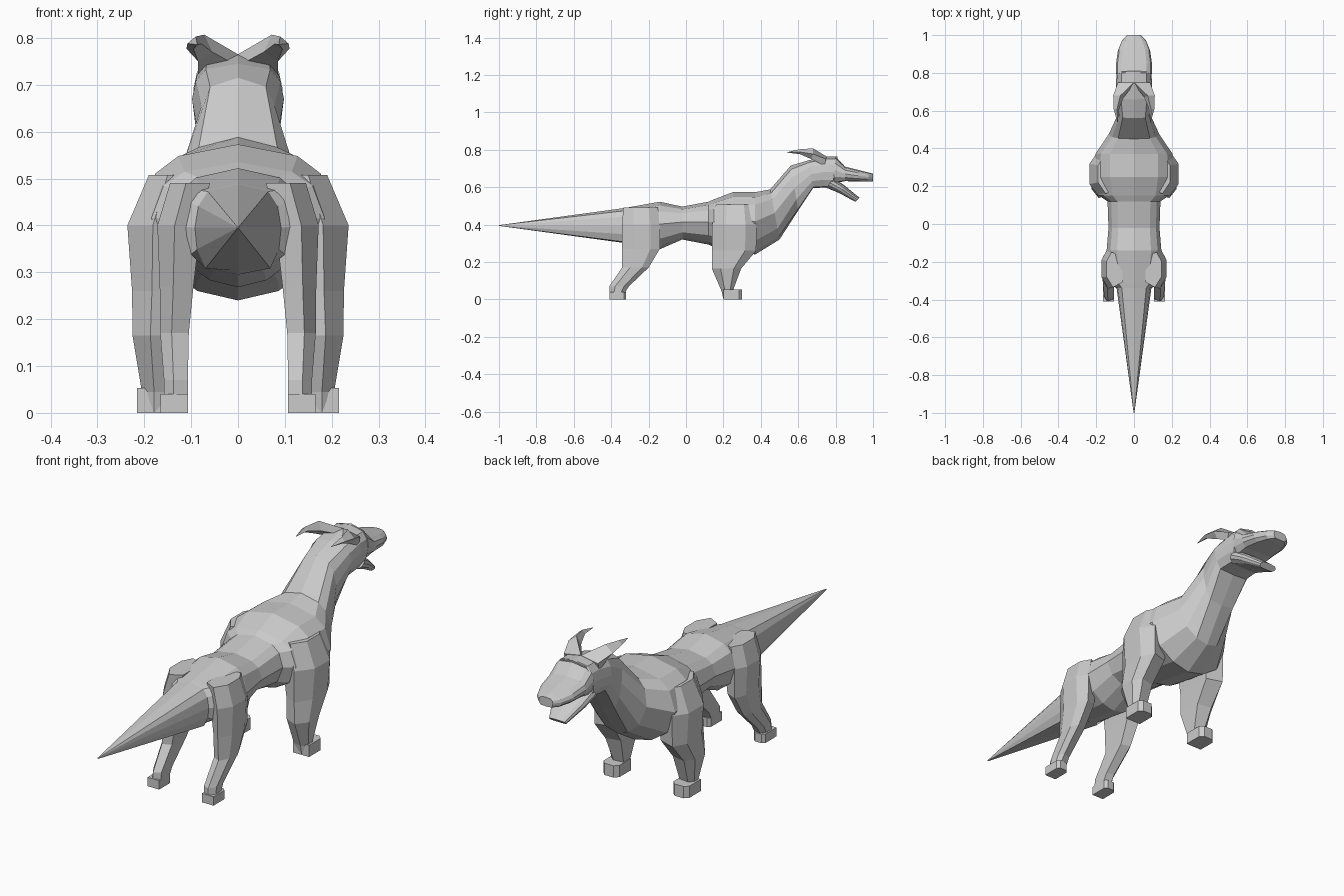
import bpy, bmesh
from mathutils import Vector

if "Cube" in bpy.data.objects:
    bpy.data.objects.remove(bpy.data.objects["Cube"])


def loft(name, rings, mirror=False):
    """Skin closed rings of points, cap both ends, optionally mirror over x."""
    bm = bmesh.new()
    loops = [[bm.verts.new(p) for p in ring] for ring in rings]
    n = len(loops[0])
    for a, b in zip(loops, loops[1:]):
        for i in range(n):
            j = (i + 1) % n
            bm.faces.new((a[i], a[j], b[j], b[i]))
    bm.faces.new(loops[0])
    bm.faces.new(loops[-1])
    bmesh.ops.remove_doubles(bm, verts=bm.verts[:], dist=0.0005)
    bmesh.ops.recalc_face_normals(bm, faces=bm.faces[:])
    mesh = bpy.data.meshes.new(name)
    bm.to_mesh(mesh)
    bm.free()
    ob = bpy.data.objects.new(name, mesh)
    bpy.context.collection.objects.link(ob)
    if mirror:
        m = ob.modifiers.new("mirror", 'MIRROR')
        m.use_mirror_merge = False
    return ob


# half cross-sections: (fraction of half width, fraction from top to bottom)
ROUND = [(0, 0), (.62, .08), (.86, .2), (1, .47), (.8, .78), (.42, .94), (0, 1)]
BOXY = [(0, 0), (.7, .08), (.92, .25), (1, .5), (.95, .75), (.75, .97), (0, 1)]


def section(top, bottom, w, profile=ROUND):
    """Ring between a top and a bottom (y, z) point with half width w."""
    a, b = Vector((0, *top)), Vector((0, *bottom))
    right = [a.lerp(b, t) + Vector((w * f, 0, 0)) for f, t in profile]
    left = [Vector((-p.x, p.y, p.z)) for p in right[-2:0:-1]]
    return right + left


# Tail, body, neck and skull as one skin
loft("body", [
    section((-1, .397), (-1, .393), .002, BOXY),
    section((-.34, .487), (-.34, .303), .092, BOXY),
    section((-.32, .49), (-.32, .295), .125),
    section((-.14, .522), (-.14, .268), .145),
    section((-.02, .496), (-.02, .32), .135),
    section((.12, .522), (.12, .293), .14),
    section((.15, .535), (.15, .28), .185),
    section((.25, .573), (.25, .262), .205),
    section((.37, .573), (.37, .24), .205),
    section((.45, .588), (.50, .32), .135),
    section((.56, .715), (.60, .475), .085, BOXY),
    section((.66, .745), (.68, .595), .098, BOXY),
    section((.75, .764), (.74, .598), .095, BOXY),
    section((.81, .764), (.78, .597), .093, BOXY),
])

# Open mouth
loft("upper_jaw", [
    section((.80, .764), (.79, .62), .095, BOXY),
    section((.85, .71), (.85, .632), .095, BOXY),
    section((.92, .692), (.92, .63), .085, BOXY),
    section((.975, .679), (.975, .629), .062, BOXY),
    section((1, .672), (1, .63), .035, BOXY),
])
loft("lower_jaw", [
    section((.79, .65), (.75, .597), .09, BOXY),
    section((.85, .607), (.82, .568), .078, BOXY),
    section((.928, .543), (.905, .522), .042, BOXY),
])

# Horns sweeping back from the crown
loft("horns", [
    [(0, .75, .765), (.085, .75, .75), (.085, .74, .715), (0, .74, .74)],
    [(.072, .68, .807), (.11, .68, .777), (.085, .67, .75), (.055, .67, .77)],
    [(.09, .61, .803), (.108, .61, .788), (.095, .61, .776), (.078, .61, .787)],
    [(.087, .54, .787), (.089, .54, .786), (.088, .54, .785), (.086, .54, .786)],
], mirror=True)


def limb(name, rows):
    """Hexagonal leg rings from rows of (z, back, front, inner, outer)."""
    rings = []
    for z, y0, y1, x0, x1 in rows:
        d, w = y1 - y0, x1 - x0
        rings.append([(x0, y0 + .15 * d, z), (x0 + .6 * w, y0, z),
                      (x1, y0 + .3 * d, z), (x1, y0 + .75 * d, z),
                      (x0 + .7 * w, y1, z), (x0, y1 - .1 * d, z)])
    loft(name, rings, mirror=True)


def foot(name, x0, x1, y0, y1, h):
    b = (x1 - x0) * .22
    plan = [(x0, y0), (x1, y0), (x1, y1 - b), (x1 - b, y1), (x0 + b, y1), (x0, y1 - b)]
    loft(name, [[(x, y, z) for x, y in plan] for z in (0, h)], mirror=True)


# Legs and feet
limb("front_leg", [
    (.508, .16, .36, .09, .19), (.40, .14, .378, .10, .236),
    (.26, .138, .375, .12, .226), (.165, .138, .295, .13, .225),
    (.045, .19, .25, .14, .205), (0, .2, .25, .14, .205)])
foot("front_foot", .135, .215, .2, .3, .053)
limb("hind_leg", [
    (.49, -.335, -.15, .06, .145), (.40, -.342, -.14, .08, .172),
    (.27, -.342, -.14, .095, .167), (.17, -.342, -.2, .105, .166),
    (.07, -.41, -.305, .107, .158), (0, -.41, -.35, .107, .158)])
foot("hind_foot", .107, .165, -.41, -.32, .04)
